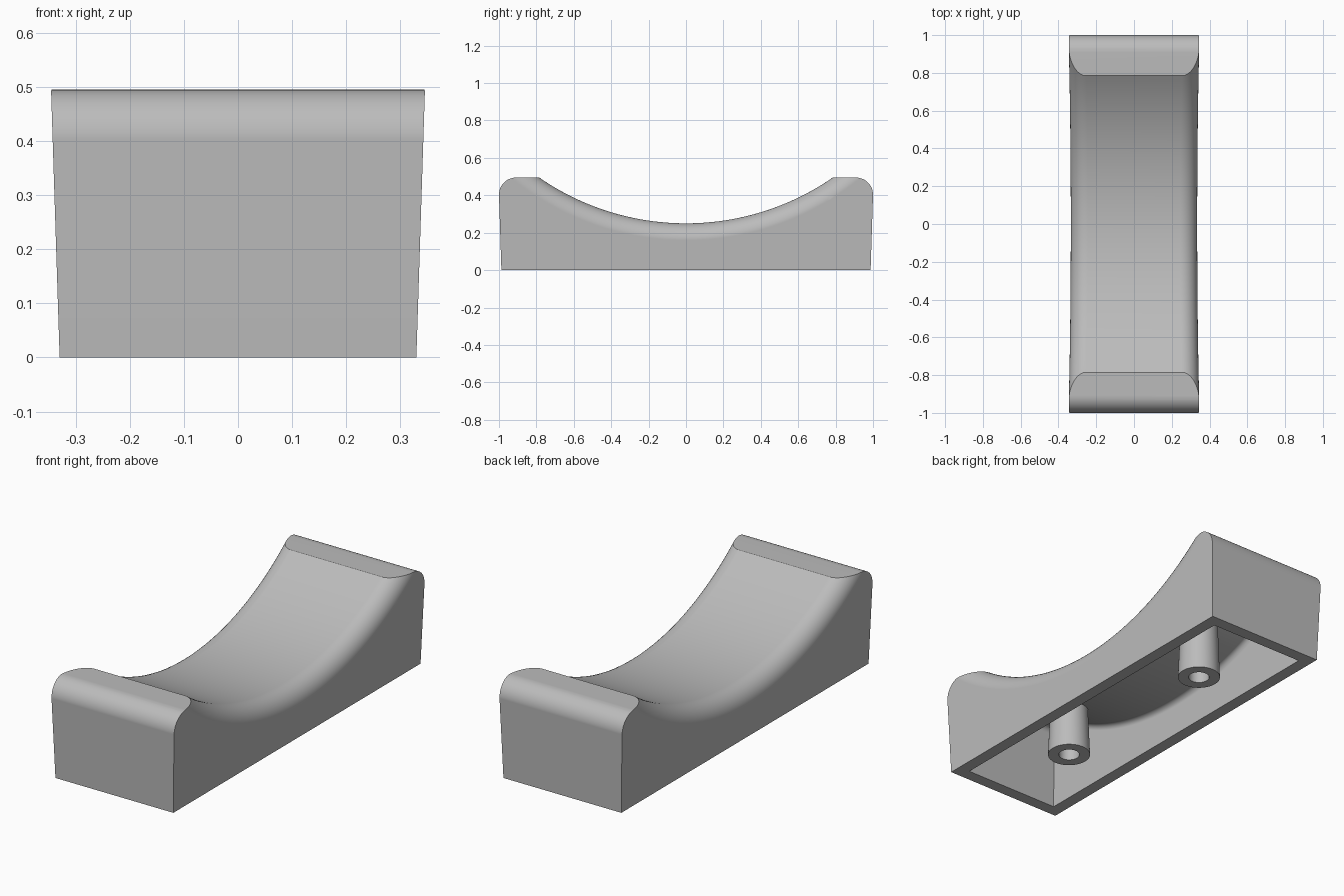
import bpy, bmesh
from math import sin, cos, pi, radians, sqrt

cube = bpy.data.objects.get("Cube")
if cube:
    bpy.data.objects.remove(cube, do_unlink=True)

WALL = 0.0625      # shell thickness
AXIS_Z = 1.63      # height of the saddle's axis
SADDLE_R = 1.38
FILLET = 0.09
DRAFT = 0.032

grey = bpy.data.materials.new("plain_grey")
grey.use_nodes = True
grey.diffuse_color = (0.5, 0.5, 0.5, 1)
grey.node_tree.nodes["Principled BSDF"].inputs["Base Color"].default_value = (0.5, 0.5, 0.5, 1)


def side_x(z):
    return 0.3295 + DRAFT * z


def loft(name, sections):
    """Closed solid through matching closed sections, capped at both ends."""
    bm = bmesh.new()
    rings = [[bm.verts.new(p) for p in s] for s in sections]
    n = len(rings[0])
    for a, b in zip(rings, rings[1:]):
        for i in range(n):
            j = (i + 1) % n
            bm.faces.new((a[i], a[j], b[j], b[i]))
    bm.faces.new(rings[0])
    bm.faces.new(rings[-1])
    bmesh.ops.recalc_face_normals(bm, faces=bm.faces)
    me = bpy.data.meshes.new(name)
    bm.to_mesh(me)
    bm.free()
    me.materials.append(grey)
    ob = bpy.data.objects.new(name, me)
    bpy.context.collection.objects.link(ob)
    return ob


def activate(ob):
    bpy.ops.object.select_all(action='DESELECT')
    ob.select_set(True)
    bpy.context.view_layer.objects.active = ob


def subtract(ob, cutter):
    activate(ob)
    mod = ob.modifiers.new("cut", 'BOOLEAN')
    mod.operation = 'DIFFERENCE'
    mod.solver = 'EXACT'
    mod.object = cutter
    bpy.ops.object.modifier_apply(modifier=mod.name)
    bpy.data.objects.remove(cutter, do_unlink=True)


def finish(ob):
    activate(ob)
    bpy.ops.object.shade_smooth_by_angle(angle=radians(30))
    mod = ob.modifiers.new("even_shading", 'WEIGHTED_NORMAL')
    mod.keep_sharp = True


def block(name, off, z0):
    """Drafted block with rounded end tops, inset by off."""
    steps = 12
    arc = [(0.908 + (0.092 - off) * cos(a), 0.403 + (0.092 - off) * sin(a))
           for a in (i * pi / 2 / steps for i in range(steps + 1))]
    half = [(0.987 + DRAFT * z0 - off, z0)] + arc
    outline = half + [(-y, z) for y, z in reversed(half)]
    return loft(name, [[(s * (side_x(z) - off), y, z) for y, z in outline]
                       for s in (-1, 1)])


def saddle(off):
    """Arc-shaped cutter that also rounds the two long saddle edges."""
    sections, count, steps = [], 64, 10
    rf = FILLET - off
    for k in range(count + 1):
        t = radians(-46 + 92 * k / count)
        wall = side_x(AXIS_Z - (SADDLE_R + FILLET) * cos(t))
        cx = wall - FILLET
        edge = [(cx + rf * sin(a), SADDLE_R + FILLET - rf * cos(a))
                for a in (i * pi / 2 / steps for i in range(steps + 1))]
        edge += [(wall + 0.1, SADDLE_R + FILLET), (wall + 0.1, 1.0)]
        ring = edge + [(-x, r) for x, r in reversed(edge)]
        sections.append([(x, r * sin(t), AXIS_Z - r * cos(t)) for x, r in ring])
    return loft("saddle_cutter", sections)


def ceiling(y):
    return AXIS_Z - sqrt((SADDLE_R + WALL) ** 2 - y * y)


def post(name, cy):
    """Hollow screw post reaching up into the curved shell."""
    n = 48

    def ring(r, z):
        return [(r * cos(2 * pi * i / n), cy + r * sin(2 * pi * i / n), z)
                for i in range(n)]
    top = [(x, y, ceiling(y) + 0.03) for x, y, z in ring(0.09, 0)]
    return loft(name, [top, ring(0.102, 0), ring(0.05, 0), ring(0.048, 0.2)])


# Saddle-topped shell, hollow from below
body = block("saddle_shell", 0, 0)
subtract(body, saddle(0))
cavity = block("cavity_cutter", WALL, -0.1)
subtract(cavity, saddle(WALL))
subtract(body, cavity)
finish(body)

# Two posts inside
for label, y in (("front_post", -0.49), ("back_post", 0.49)):
    finish(post(label, y))
